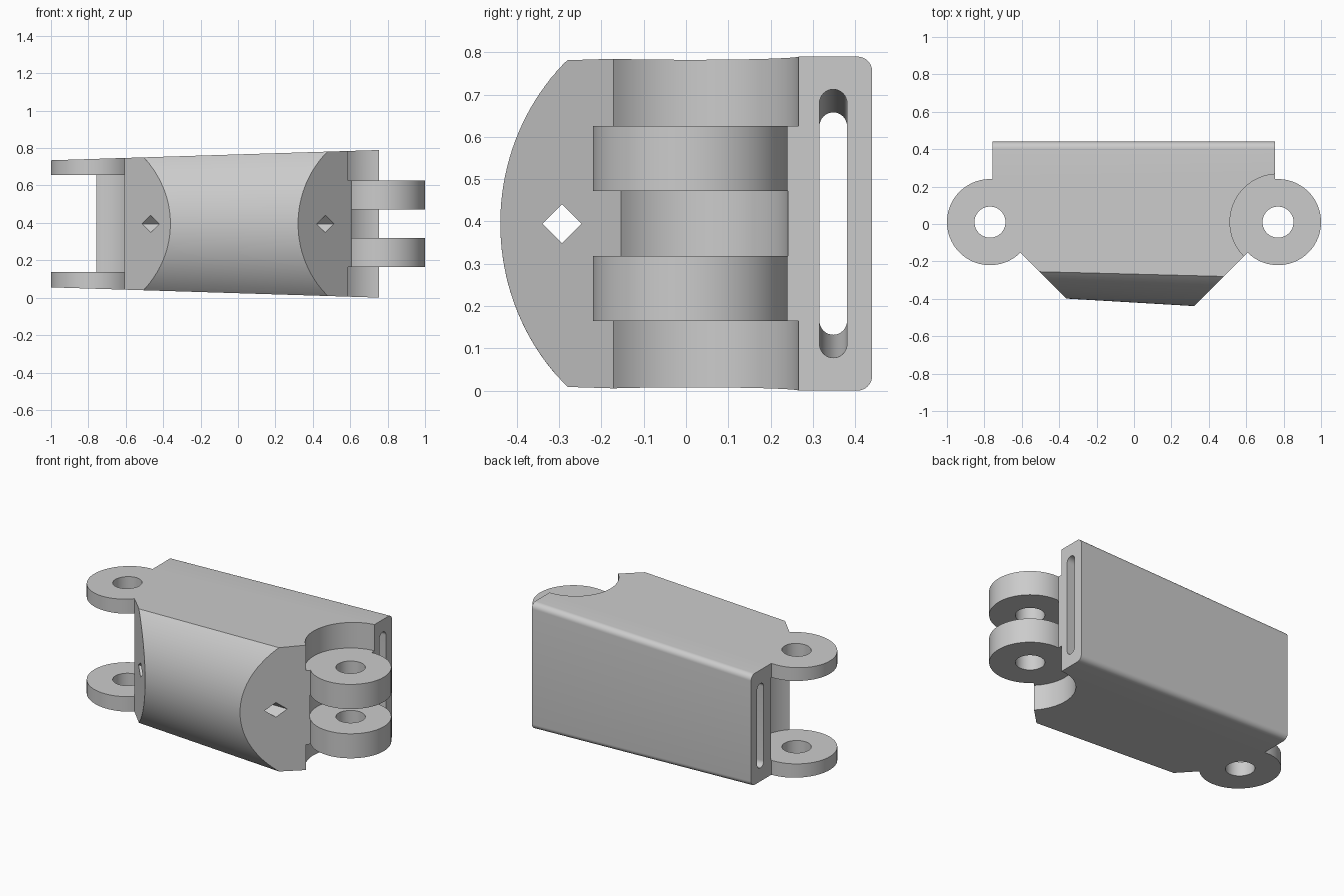
import bpy
import bmesh
from math import sin, cos, pi, asin

if "Cube" in bpy.data.objects:
    bpy.data.objects.remove(bpy.data.objects["Cube"])

MID = 0.395      # height of the symmetry plane
PIVOT = 0.77     # hinge axis distance from the centre
AXIS_Y = 0.01
LUG_R = 0.23

grey = bpy.data.materials.new("light grey")
grey.use_nodes = True
colour = (0.6, 0.6, 0.6, 1)
grey.diffuse_color = colour
grey.node_tree.nodes["Principled BSDF"].inputs["Base Color"].default_value = colour


def loft(name, ring_a, ring_b):
    """Closed solid between two rings with equal point counts."""
    bm = bmesh.new()
    a = [bm.verts.new(p) for p in ring_a]
    b = [bm.verts.new(p) for p in ring_b]
    bm.faces.new(a)
    bm.faces.new(b)
    for i in range(len(a)):
        j = (i + 1) % len(a)
        bm.faces.new((a[i], a[j], b[j], b[i]))
    bmesh.ops.recalc_face_normals(bm, faces=bm.faces)
    mesh = bpy.data.meshes.new(name)
    bm.to_mesh(mesh)
    bm.free()
    mesh.materials.append(grey)
    obj = bpy.data.objects.new(name, mesh)
    bpy.context.collection.objects.link(obj)
    return obj


def prism(name, points, z0, z1):
    return loft(name, [(x, y, z0) for x, y in points], [(x, y, z1) for x, y in points])


def arc(cx, cy, r, start, end, n):
    return [(cx + r * cos(start + (end - start) * i / n),
             cy + r * sin(start + (end - start) * i / n)) for i in range(n + 1)]


def disc(name, x, r, z0, z1):
    return prism(name, arc(x, AXIS_Y, r, 0, 2 * pi, 80)[:-1], z0, z1)


def combine(target, tool, operation):
    mod = target.modifiers.new(tool.name, "BOOLEAN")
    mod.object, mod.operation, mod.solver = tool, operation, "EXACT"
    bpy.context.view_layer.objects.active = target
    bpy.ops.object.modifier_apply(modifier=mod.name)
    bpy.data.objects.remove(tool)


def shell_section(x):
    """Rounded back, flat top and bottom, bowed front, all tapering along x."""
    half = 0.371 + 0.0313 * x
    edge, apex = -0.268 - 0.0256 * x, -0.42 - 0.0588 * x
    sag = edge - apex
    radius = (half ** 2 + sag ** 2) / (2 * sag)
    swing = asin(half / radius)
    c = 0.035
    ring = arc(0.44 - c, c - half, c, -pi / 2, 0, 8)
    ring += arc(0.44 - c, half - c, c, 0, pi / 2, 8)
    ring += arc(apex + radius, 0, radius, pi - swing, pi + swing, 40)
    return [(x, y, MID + z) for y, z in ring]


def slot_section(x):
    reach = 0.29 + 0.036 * x - 0.0325
    ring = arc(0.348, reach, 0.0325, 0, pi, 16) + arc(0.348, -reach, 0.0325, pi, 2 * pi, 16)
    return [(x, y, MID + z) for y, z in ring]


def diamond_section(x):
    return [(x, y, MID + z) for y, z in arc(-0.293, 0, 0.046, 0, 2 * pi, 4)[:-1]]


# Plan outline: bevelled block with a round hinge lug at each end
outline = prism("outline", [(-0.757, 0.6), (-0.757, -0.003), (-0.2, -0.56),
                            (0.2, -0.56), (0.755, -0.005), (0.755, 0.6)], -0.2, 1)
for x in (-PIVOT, PIVOT):
    combine(outline, disc("lug", x, LUG_R, -0.2, 1), "UNION")

# Tapered shell trimmed to the outline
link = loft("hinge_link", shell_section(-1.1), shell_section(1.1))
combine(link, outline, "INTERSECT")

# Clearance between the outer lugs, and around the inner pair of lugs
combine(link, disc("outer_lug_gap", -PIVOT, LUG_R + 0.002, 0.138, 0.655), "DIFFERENCE")
combine(link, disc("inner_lug_gap", PIVOT, LUG_R + 0.002, 0.318, 0.472), "DIFFERENCE")
combine(link, disc("lower_recess", PIVOT, 0.257, -0.3, 0.165), "DIFFERENCE")
combine(link, disc("upper_recess", PIVOT, 0.257, 0.626, 1.1), "DIFFERENCE")

# Hinge pin holes
for x in (-PIVOT, PIVOT):
    combine(link, disc("pin_hole", x, 0.083, -0.3, 1.1), "DIFFERENCE")

# Long strap slot and square cord channel running end to end
for section in (slot_section, diamond_section):
    combine(link, loft("channel", section(-1.2), section(1.2)), "DIFFERENCE")

bpy.ops.object.select_all(action="DESELECT")
link.select_set(True)
bpy.context.view_layer.objects.active = link
bpy.ops.object.shade_smooth_by_angle(angle=pi / 6)
